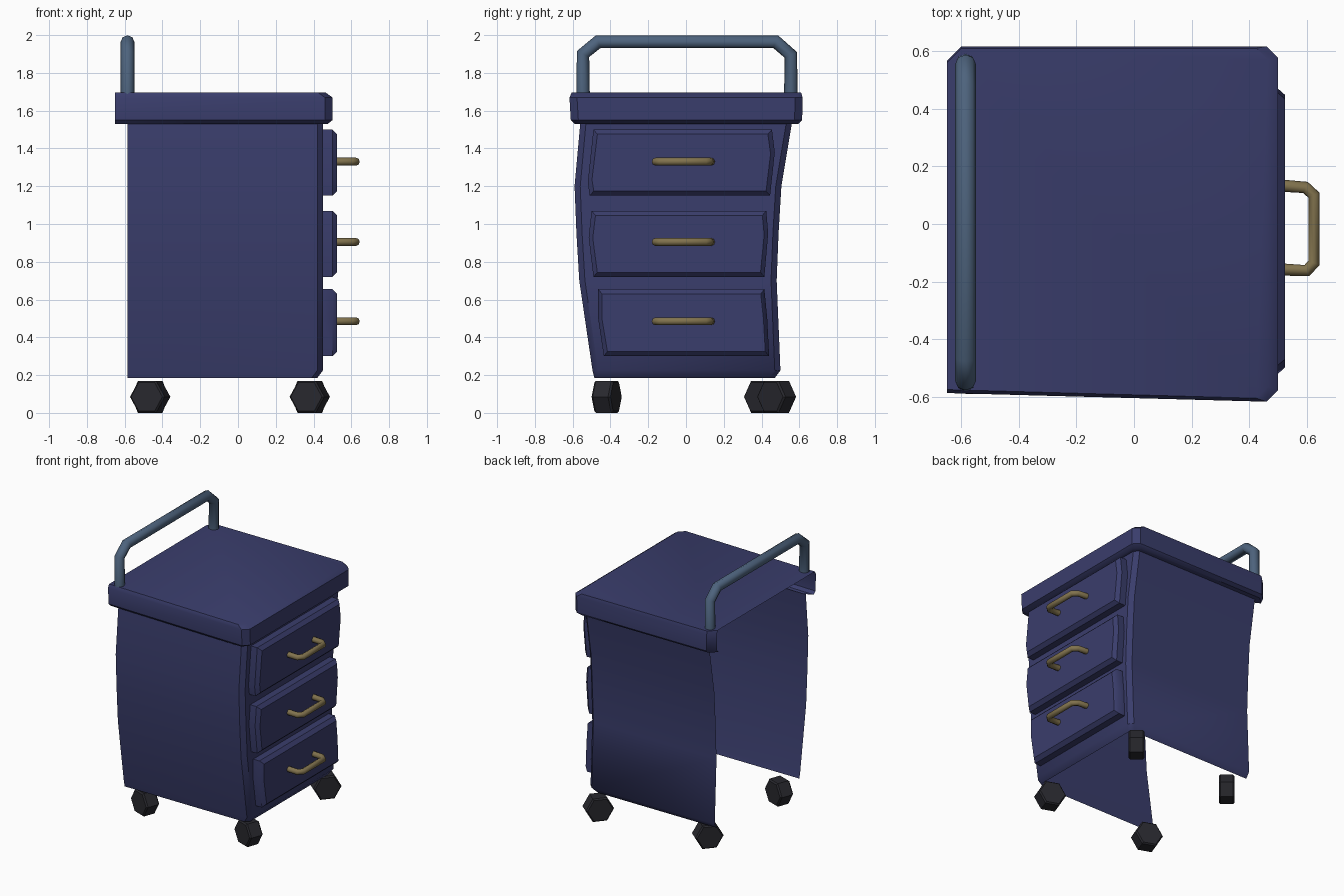
import bpy, bmesh, math
from mathutils import Matrix

if "Cube" in bpy.data.objects:
    bpy.data.objects.remove(bpy.data.objects["Cube"])

def material(name, rgb):
    m = bpy.data.materials.new(name)
    m.diffuse_color = (*rgb, 1)
    m.use_nodes = True
    m.node_tree.nodes["Principled BSDF"].inputs["Base Color"].default_value = m.diffuse_color
    return m

NAVY = material("navy_paint", (0.042, 0.047, 0.15))
STEEL = material("blue_steel", (0.075, 0.125, 0.205))
BRASS = material("dull_brass", (0.22, 0.17, 0.075))
BLACK = material("black_rubber", (0.021, 0.021, 0.027))

def finish(ob, mat, angle=40):
    ob.data.materials.clear()
    ob.data.materials.append(mat)
    bpy.ops.object.select_all(action='DESELECT')
    ob.select_set(True)
    bpy.context.view_layer.objects.active = ob
    bpy.ops.object.shade_smooth_by_angle(angle=math.radians(angle))

def loft(name, rows, mat, closed, cap_start=False, cap_end=False):
    """Skin a list of equal-length point rows."""
    bm = bmesh.new()
    vs = [[bm.verts.new(p) for p in row] for row in rows]
    n = len(rows[0])
    for a, b in zip(vs, vs[1:]):
        for i in range(n if closed else n - 1):
            j = (i + 1) % n
            bm.faces.new((a[i], a[j], b[j], b[i]))
    if cap_start:
        bm.faces.new(vs[0][::-1])
    if cap_end:
        bm.faces.new(vs[-1])
    if closed:
        bmesh.ops.recalc_face_normals(bm, faces=bm.faces)
    me = bpy.data.meshes.new(name)
    bm.to_mesh(me)
    bm.free()
    ob = bpy.data.objects.new(name, me)
    bpy.context.collection.objects.link(ob)
    finish(ob, mat)
    return ob

def tube(name, pts, radius, mat):
    cu = bpy.data.curves.new(name, 'CURVE')
    cu.dimensions = '3D'
    cu.bevel_depth = radius
    cu.bevel_resolution = 2
    cu.use_fill_caps = True
    sp = cu.splines.new('POLY')
    sp.points.add(len(pts) - 1)
    for p, co in zip(sp.points, pts):
        p.co = (*co, 1)
    ob = bpy.data.objects.new(name, cu)
    bpy.context.collection.objects.link(ob)
    bpy.ops.object.select_all(action='DESELECT')
    ob.select_set(True)
    bpy.context.view_layer.objects.active = ob
    bpy.ops.object.convert(target='MESH')
    finish(bpy.context.object, mat, 50)

def u_row(z, yl, yr, xf, xb, c, taper=0.0):
    """U-shaped plan row, open at the -x side, chamfered front corners."""
    return [(xb, yl + taper * 0.6, z), (xf - c, yl, z), (xf, yl + c, z),
            (xf, yr - c, z), (xf - c, yr, z), (xb + taper, yr, z), (xb, yr - taper, z)]

# Cabinet shell: bent walls, open at the back and underneath
body = [(0.185, -0.485, 0.47, 0.42), (0.225, -0.495, 0.50, 0.45), (0.70, -0.565, 0.48, 0.45),
        (0.95, -0.58, 0.49, 0.45), (1.20, -0.59, 0.505, 0.45), (1.53, -0.56, 0.56, 0.45)]
loft("cabinet_body", [u_row(z, a, b, xf, -0.585, 0.03) for z, a, b, xf in body], NAVY, False)

# Worktop: hollow lid with a rolled rim, open at the back
rim = [(1.53, -0.56, 0.56, 0.45, -0.585), (1.53, -0.59, 0.595, 0.475, -0.65),
       (1.55, -0.61, 0.615, 0.50, -0.65), (1.67, -0.617, 0.617, 0.50, -0.65),
       (1.695, -0.605, 0.61, 0.465, -0.65)]
loft("worktop", [u_row(z, a, b, xf, xb, 0.04, 0.05) for z, a, b, xf, xb in rim],
     NAVY, False, cap_end=True)

# Drawer fronts with handles
drawers = [
    (1.33, [(-0.51, 1.15), (0.445, 1.15), (0.47, 1.38), (0.455, 1.50), (-0.49, 1.50), (-0.52, 1.22)]),
    (0.905, [(-0.49, 0.72), (0.415, 0.72), (0.435, 0.95), (0.425, 1.07), (-0.50, 1.07), (-0.515, 0.93)]),
    (0.485, [(-0.435, 0.30), (0.44, 0.30), (0.43, 0.50), (0.415, 0.655), (-0.465, 0.655), (-0.465, 0.50)])]
for i, (hz, prof) in enumerate(drawers, 1):
    cy = sum(p[0] for p in prof) / 6
    cz = (prof[0][1] + prof[3][1]) / 2
    def ring(x, sy, sz):
        return [(x, cy + (y - cy) * sy, cz + (z - cz) * sz) for y, z in prof]
    loft(f"drawer_front_{i}", [ring(0.445, 1, 1), ring(0.50, 1, 1), ring(0.525, 0.955, 0.86)],
         NAVY, True, True, True)
    path = [(0.515, 0.133), (0.595, 0.127), (0.625, 0.10), (0.625, -0.135), (0.60, -0.162), (0.515, -0.158)]
    tube(f"drawer_handle_{i}", [(x, y, hz) for x, y in path], 0.021, BRASS)

# Push rail over the back edge
rail = [(-0.545, 1.67), (-0.545, 1.90), (-0.465, 1.965), (0.475, 1.965), (0.555, 1.895), (0.555, 1.67)]
tube("push_rail", [(-0.585, y, z) for y, z in rail], 0.036, STEEL)

# Six-sided castor wheels, swivelled; angle is the axle heading in the ground plane
wheels = [(-0.465, -0.42, 70), (0.38, -0.42, 70), (0.38, 0.48, -40), (-0.465, 0.41, -40)]
for i, (x, y, ang) in enumerate(wheels, 1):
    rows = []
    m = Matrix.Translation((x, y, 0.085)) @ Matrix.Rotation(math.radians(ang), 4, 'Z')
    for w, r in ((-0.053, 0.088), (-0.043, 0.098), (0.043, 0.098), (0.053, 0.088)):
        ring6 = Matrix.Translation((w, 0, 0))
        rows.append([(m @ ring6 @ Matrix.Rotation(math.radians(60 * k), 4, 'X')
                      @ Matrix.Translation((0, r, 0))).translation for k in range(6)])
    loft(f"castor_wheel_{i}", rows, BLACK, True, True, True)
